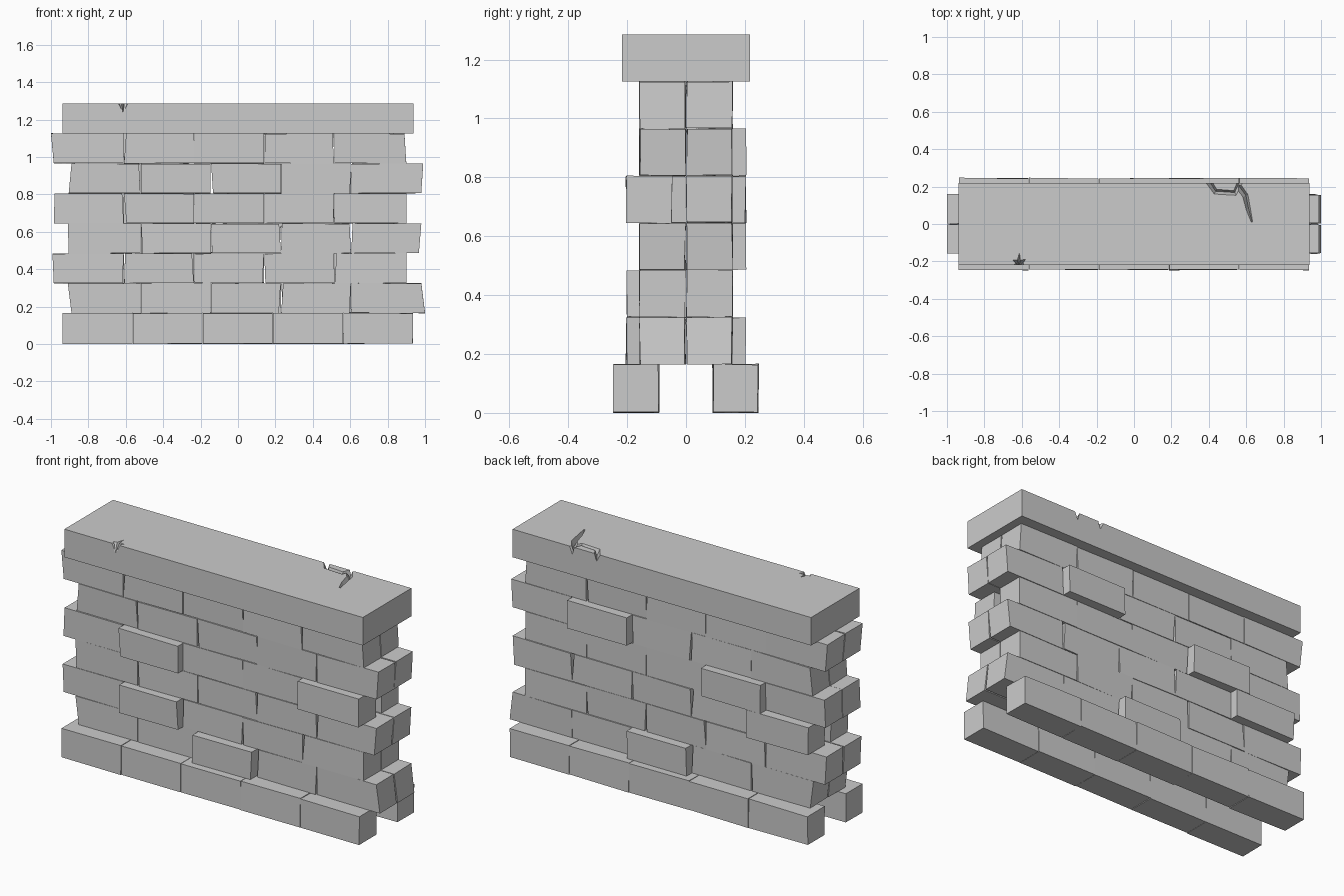
import bpy, bmesh, random
from mathutils import Vector

if "Cube" in bpy.data.objects:
    bpy.data.objects.remove(bpy.data.objects["Cube"])

random.seed(7)
Z = [0, 0.165, 0.325, 0.485, 0.645, 0.805, 0.965, 1.126, 1.285]
BOX = [(0, 1, 3, 2), (4, 6, 7, 5), (0, 4, 5, 1), (2, 3, 7, 6), (0, 2, 6, 4), (1, 5, 7, 3)]


def mesh_object(name, verts, faces):
    bm = bmesh.new()
    vs = [bm.verts.new(v) for v in verts]
    for f in faces:
        bm.faces.new([vs[i] for i in f])
    bmesh.ops.recalc_face_normals(bm, faces=bm.faces)
    me = bpy.data.meshes.new(name)
    bm.to_mesh(me)
    bm.free()
    ob = bpy.data.objects.new(name, me)
    bpy.context.collection.objects.link(ob)
    return ob


def brick(name, left, right, y, z):
    """left / right give the end x at the bottom and the top"""
    verts = []
    for side in (left, right):
        for yy in y:
            for k in (0, 1):
                verts.append((side[k], yy + random.uniform(-.003, .003),
                              z[k] + random.uniform(-.002, .002)))
    return mesh_object(name, verts, BOX)


def wedge():
    # most joints are tight, a few open at the top or the bottom
    g = [random.uniform(0, .002), random.uniform(0, .002)]
    if random.random() < .5:
        g[random.randint(0, 1)] += random.uniform(.004, .012)
    return g


# Footing: two separate courses with a gap between them
for side, label in ((-1, "front"), (1, "back")):
    for i in range(5):
        x0 = -0.938 + i * 0.375
        a, b = random.uniform(0, .002), random.uniform(0, .003)
        brick(f"footing_{label}_{i+1}", (x0 + a, x0 + b), (x0 + .375 - b, x0 + .375 - a),
              sorted((side * .092, side * .245)), (0.002, Z[1]))

# Running-bond courses, two bricks thick: end x (left bottom, left top, right bottom, right top)
ends = {1: (-.89, -.91, 1.0, .98), 2: (-.985, -.992, .90, .90),
        3: (-.905, -.91, .967, .98), 4: (-.985, -.98, .90, .90),
        5: (-.905, -.89, .98, .99), 6: (-.985, -1.0, .90, .89)}
# (course, brick, side) pushed out of the wall face
pushed = {(1, 3, -1), (2, 2, -1), (4, 2, -1), (4, 5, -1),
          (1, 3, 1), (3, 1, 1), (4, 2, 1), (5, 4, 1)}
for row, e in ends.items():
    start = -0.895 if row % 2 else -0.985
    for side, label in ((-1, "front"), (1, "back")):
        for i in range(5):
            x0, x1 = start + i * .375, start + (i + 1) * .375
            g, h = wedge(), wedge()
            left = e[:2] if i == 0 else (x0 + g[0], x0 + g[1])
            right = e[2:] if i == 4 else (x1 - h[0], x1 - h[1])
            out = .046 if (row, i + 1, side) in pushed else 0
            brick(f"course_{row}_{label}_brick_{i+1}", left, right,
                  sorted((side * (.003 + out), side * (.157 + out))),
                  (Z[row] + .001, Z[row + 1] - .001))

# Coping slab on top
cap = mesh_object("coping_slab", [(x, y, z) for x in (-.938, .937) for y in (-.218, .218)
                                  for z in (Z[7], Z[8])], BOX)


def groove(name, pts, width, depth):
    """V-section cutter that follows a path on the slab top"""
    P = [Vector((x, y, 0)) for x, y in pts]
    verts, faces = [], []
    for i, p in enumerate(P):
        d = (P[min(i + 1, len(P) - 1)] - P[max(i - 1, 0)]).normalized()
        n = Vector((-d.y, d.x, 0)) * width[i]
        base = p + Vector((0, 0, Z[8]))
        verts += [base - n + Vector((0, 0, .01)), base + n + Vector((0, 0, .01)),
                  base + n * .2 - Vector((0, 0, depth[i]))]
    for i in range(len(P) - 1):
        for k in range(3):
            a, b = i * 3 + k, i * 3 + (k + 1) % 3
            faces.append((a, b, b + 3, a + 3))
    L = len(verts)
    faces += [(0, 1, 2), (L - 3, L - 2, L - 1)]
    return mesh_object(name, verts, faces)


# Crack at the back edge, its branch, and a star-shaped chip at the front edge
cutters = [
    groove("crack_cutter", [(.39, .24), (.435, .172), (.54, .165), (.575, .24)],
           [.02, .018, .018, .018], [.045, .035, .035, .045]),
    groove("branch_cutter", [(.555, .205), (.595, .15), (.61, .08), (.63, .01)],
           [.02, .019, .016, .008], [.036, .035, .028, .008]),
]
star = [(-.655, -.24), (-.635, -.205), (-.65, -.19), (-.625, -.19), (-.612, -.145),
        (-.607, -.19), (-.575, -.185), (-.59, -.205), (-.58, -.24)]
n = len(star)
chip = mesh_object("chip_cutter",
                   [(x, y, Z[8] + .006) for x, y in star] + [(-.615, -.226, Z[8] - .055)],
                   [tuple(range(n))] + [(i, (i + 1) % n, n) for i in range(n)])
cutters.append(chip)

for c in cutters:
    m = cap.modifiers.new(c.name, 'BOOLEAN')
    m.operation, m.solver, m.object = 'DIFFERENCE', 'EXACT', c
    c.hide_render = True
bpy.context.view_layer.update()
result = bpy.data.meshes.new_from_object(cap.evaluated_get(bpy.context.evaluated_depsgraph_get()))
cap.modifiers.clear()
cap.data = result
for c in cutters:
    bpy.data.objects.remove(c)
